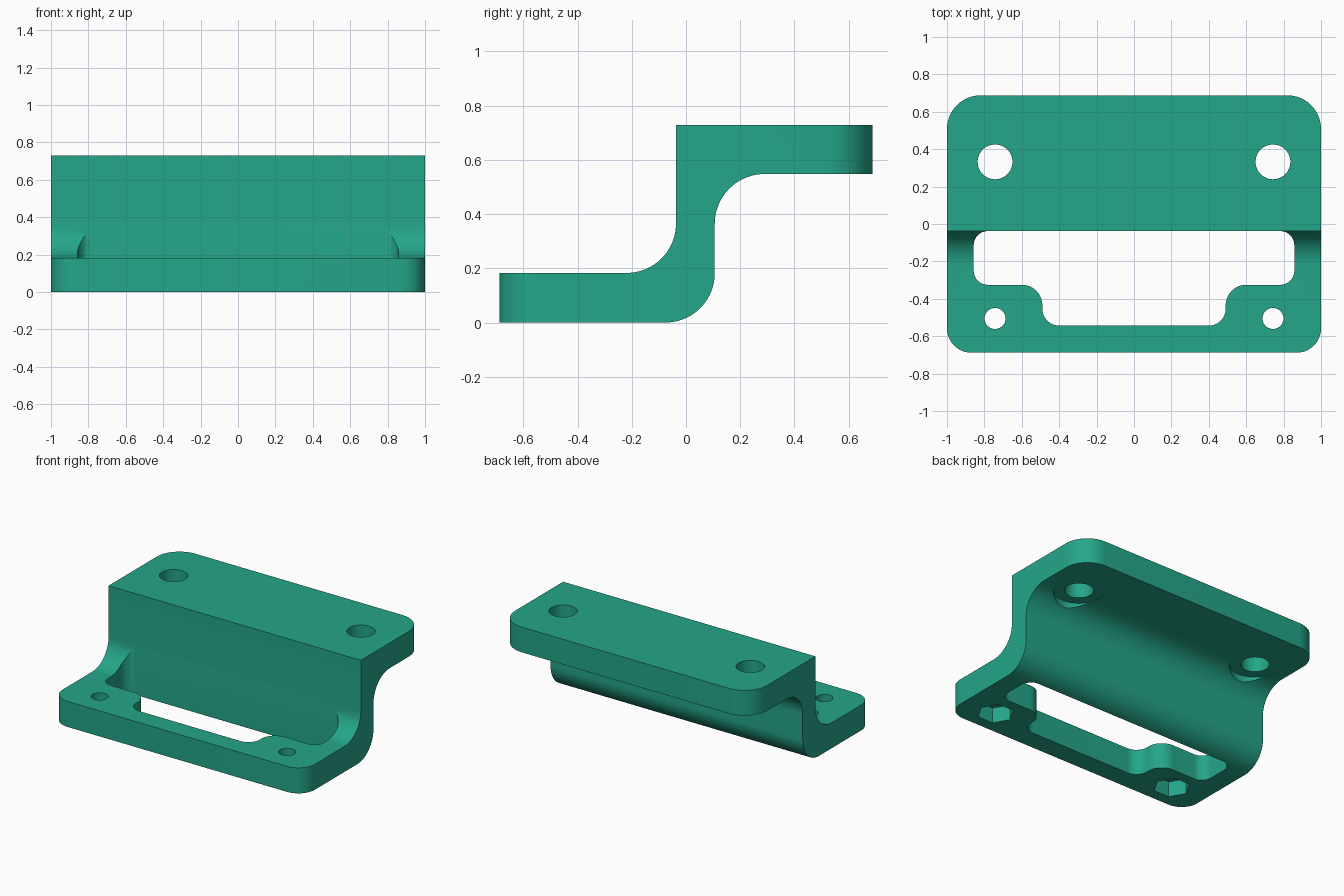
import bpy, bmesh, math
from mathutils import Vector

if "Cube" in bpy.data.objects:
    bpy.data.objects.remove(bpy.data.objects["Cube"])


def rounded(points, steps=16):
    """Outline from (a, b, radius) corners, each rounded by a tangent arc."""
    out, n = [], len(points)
    for i, (a, b, r) in enumerate(points):
        p = Vector((a, b))
        if r == 0:
            out.append(p)
            continue
        u = (Vector(points[i - 1][:2]) - p).normalized()
        v = (Vector(points[(i + 1) % n][:2]) - p).normalized()
        centre = p + (u + v) * r          # all corners are square
        for k in range(steps + 1):
            t = k / steps * math.pi / 2
            out.append(centre - v * r * math.cos(t) - u * r * math.sin(t))
    return out


def ring(cx, cy, r, sides):
    return [(cx + r * math.cos(2 * math.pi * k / sides),
             cy + r * math.sin(2 * math.pi * k / sides)) for k in range(sides)]


def prism(name, outline, lo, hi, axis="z"):
    """Extrude a 2D outline along z (outline in xy) or x (outline in yz)."""
    bm = bmesh.new()
    place = (lambda a, b: (a, b, lo)) if axis == "z" else (lambda a, b: (lo, a, b))
    face = bm.faces.new([bm.verts.new(place(a, b)) for a, b in outline])
    move = bmesh.ops.extrude_face_region(bm, geom=[face])["geom"]
    shift = Vector((0, 0, hi - lo)) if axis == "z" else Vector((hi - lo, 0, 0))
    bmesh.ops.translate(bm, vec=shift,
                        verts=[g for g in move if isinstance(g, bmesh.types.BMVert)])
    bmesh.ops.recalc_face_normals(bm, faces=bm.faces)
    mesh = bpy.data.meshes.new(name)
    bm.to_mesh(mesh)
    bm.free()
    obj = bpy.data.objects.new(name, mesh)
    bpy.context.collection.objects.link(obj)
    return obj


def cut(target, cutter, operation="DIFFERENCE"):
    mod = target.modifiers.new(cutter.name, "BOOLEAN")
    mod.operation, mod.solver, mod.object = operation, "EXACT", cutter
    bpy.context.view_layer.objects.active = target
    bpy.ops.object.modifier_apply(modifier=mod.name)
    bpy.data.objects.remove(cutter)


# Stepped bracket: Z-shaped side profile swept across the width
bracket = prism("bracket", rounded([
    (-0.688, 0, 0), (0.106, 0, 0.182), (0.106, 0.548, 0.184), (0.688, 0.548, 0),
    (0.688, 0.729, 0), (-0.037, 0.729, 0), (-0.037, 0.183, 0.182), (-0.688, 0.183, 0),
], 24), -1, 1, "x")
green = bpy.data.materials.new("green")
green.diffuse_color = (0.018, 0.38, 0.25, 1)
green.use_nodes = True
green.node_tree.nodes["Principled BSDF"].inputs["Base Color"].default_value = green.diffuse_color
bracket.data.materials.append(green)

# Rounded plan corners: tighter at the front, wider at the back
cut(bracket, prism("plan_outline", rounded([
    (-1, -0.688, 0.13), (1, -0.688, 0.13), (1, 0.688, 0.18), (-1, 0.688, 0.18),
]), -0.5, 1.5), "INTERSECT")

# Stepped slot through the lower plate and the front fillet
cut(bracket, prism("slot", rounded([
    (-0.49, -0.543, 0.09), (0.49, -0.543, 0.09), (0.49, -0.325, 0.11),
    (0.857, -0.325, 0.075), (0.857, -0.038, 0.075), (-0.857, -0.038, 0.075),
    (-0.857, -0.325, 0.075), (-0.49, -0.325, 0.11),
]), -0.2, 0.5))

for s in (-1, 1):
    # Lower screw holes with hexagonal nut pockets underneath
    cut(bracket, prism("screw_hole", ring(s * 0.743, -0.505, 0.056, 40), -0.2, 0.4))
    cut(bracket, prism("nut_pocket", ring(s * 0.743, -0.505, 0.12, 6), -0.2, 0.11))
    # Upper mounting holes with a flat seat cut into the rear fillet
    cut(bracket, prism("mount_hole", ring(s * 0.743, 0.332, 0.093, 48), 0.3, 1))
    cut(bracket, prism("head_seat", ring(s * 0.743, 0.332, 0.165, 56), 0.3, 0.549))

bpy.ops.object.select_all(action="DESELECT")
bracket.select_set(True)
bpy.context.view_layer.objects.active = bracket
bpy.ops.object.shade_smooth_by_angle(angle=math.radians(30))
